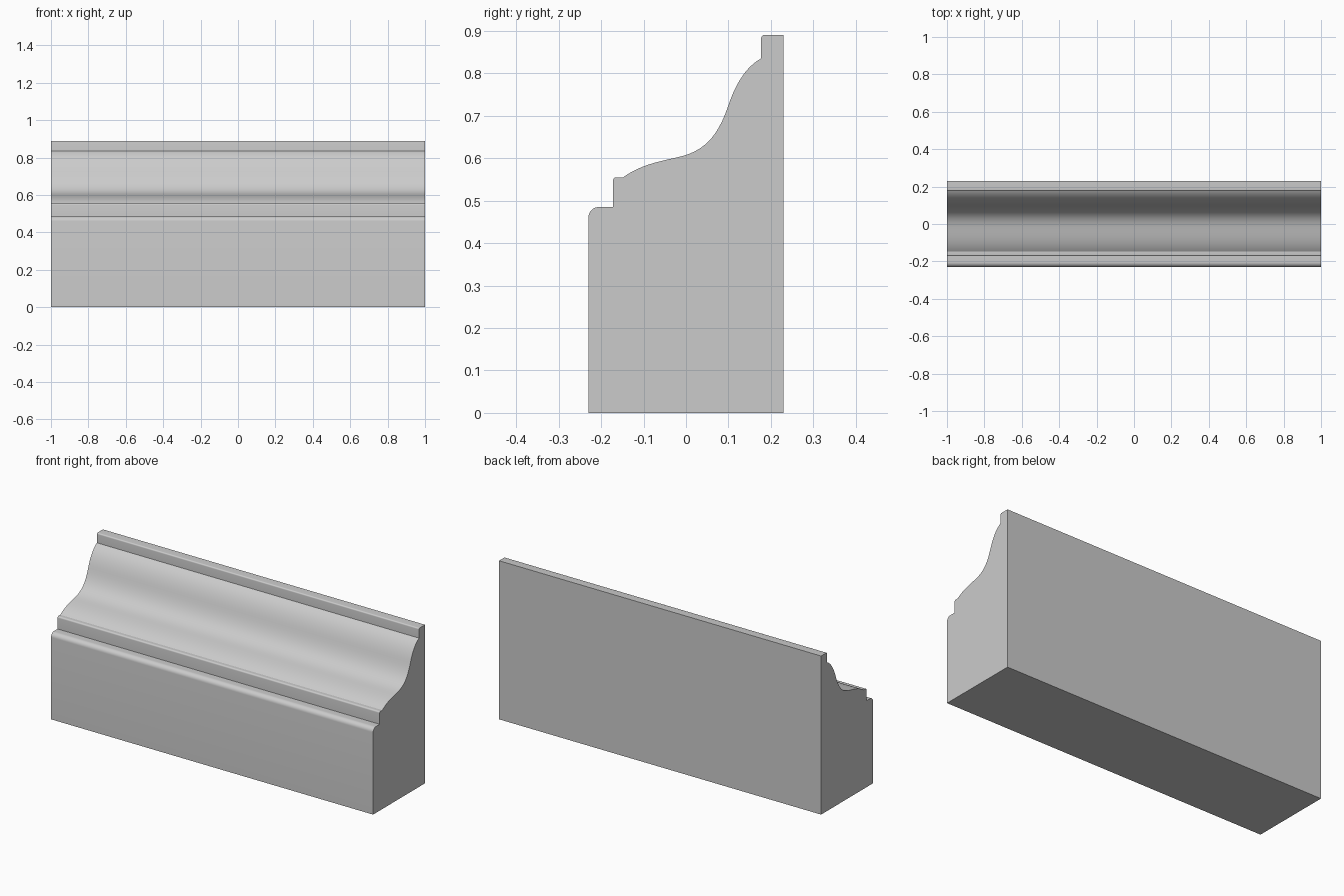
import bpy, bmesh, math
from mathutils import Vector
from mathutils.geometry import interpolate_bezier

if "Cube" in bpy.data.objects:
    bpy.data.objects.remove(bpy.data.objects["Cube"])


def bezier(a, b, c, d, n=14):
    pts = [Vector((p[0], p[1], 0)) for p in (a, b, c, d)]
    return [(p.x, p.y) for p in interpolate_bezier(*pts, n)][1:]


def round_corner(cy, cz, r, n=6):
    # quarter arc from facing front to facing up
    return [(cy - r * math.cos(i / n * math.pi / 2),
             cz + r * math.sin(i / n * math.pi / 2)) for i in range(n + 1)]


# moulding cross-section (y, z)
profile = [(0.23, 0.0), (-0.23, 0.0)]
profile += round_corner(-0.205, 0.46, 0.025, 8)      # plinth edge
profile += [(-0.172, 0.485)]
profile += round_corner(-0.164, 0.547, 0.008)        # lower step
profile += [(-0.148, 0.555)]
profile += bezier((-0.148, 0.555), (-0.11, 0.583), (-0.065, 0.592), (-0.03, 0.60))
profile += bezier((-0.03, 0.60), (0.03, 0.612), (0.07, 0.635), (0.10, 0.725))
profile += bezier((0.10, 0.725), (0.122, 0.79), (0.15, 0.82), (0.177, 0.835))
profile += round_corner(0.184, 0.883, 0.007)         # top fillet
profile += [(0.23, 0.89)]

# extrude the section along x
bm = bmesh.new()
end = bm.faces.new([bm.verts.new((-1, y, z)) for y, z in profile])
ext = bmesh.ops.extrude_face_region(bm, geom=[end], use_keep_orig=True)
verts = [v for v in ext["geom"] if isinstance(v, bmesh.types.BMVert)]
bmesh.ops.translate(bm, verts=verts, vec=(2, 0, 0))
bmesh.ops.recalc_face_normals(bm, faces=bm.faces[:])

mesh = bpy.data.meshes.new("base_moulding")
bm.to_mesh(mesh)
bm.free()
obj = bpy.data.objects.new("base_moulding", mesh)
bpy.context.collection.objects.link(obj)
bpy.context.view_layer.objects.active = obj
obj.select_set(True)
bpy.ops.object.shade_smooth_by_angle(angle=math.radians(30))
